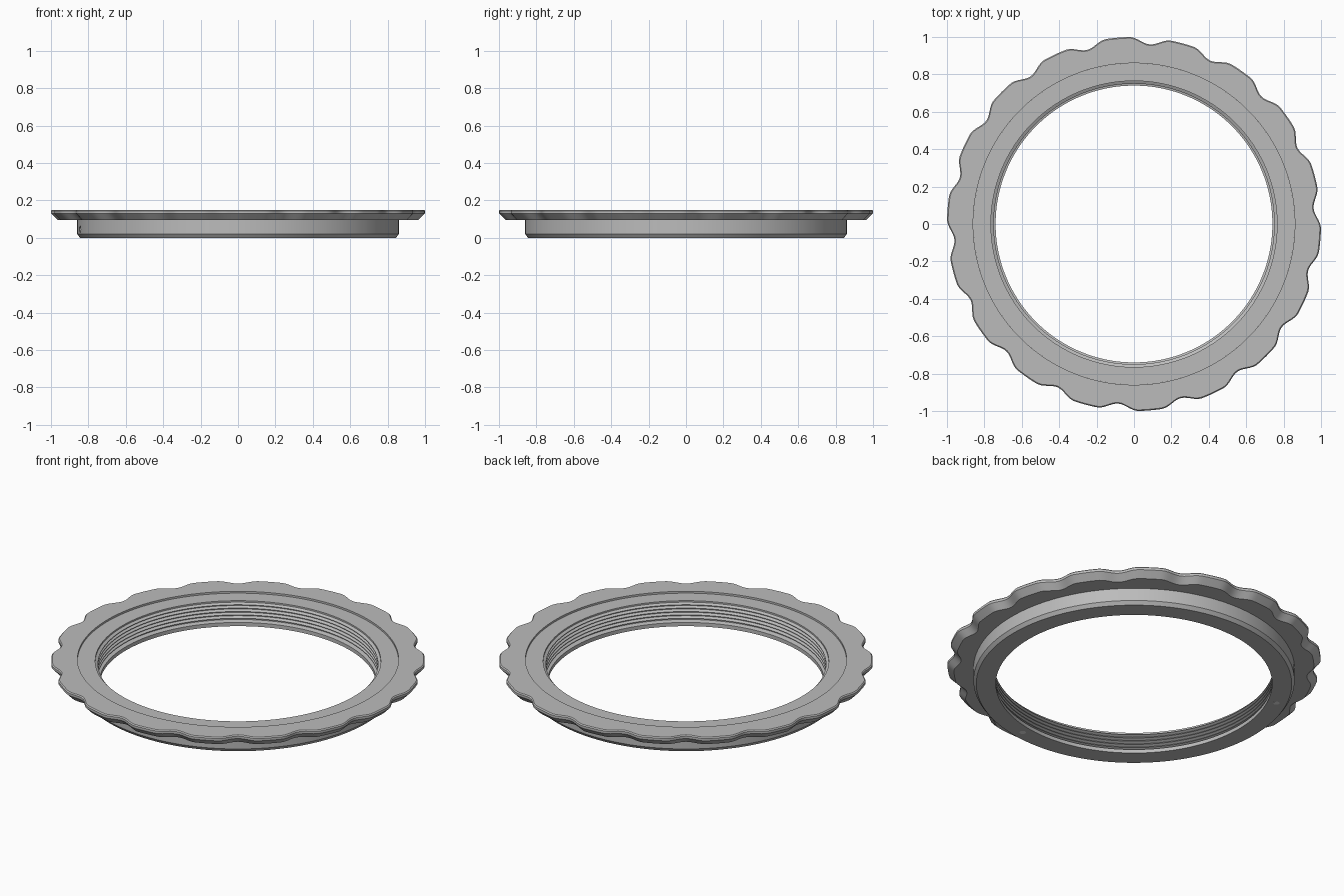
import bpy, bmesh
from math import sin, cos, pi, radians, degrees

cube = bpy.data.objects.get("Cube")
if cube:
    bpy.data.objects.remove(cube)


def material(name, value):
    m = bpy.data.materials.new(name)
    m.use_nodes = True
    colour = (value, value, value, 1)
    m.diffuse_color = colour
    m.node_tree.nodes["Principled BSDF"].inputs["Base Color"].default_value = colour
    return m


metal = material("grey metal", 0.5)
white = material("white", 0.9)


def scallop(angle):
    """Depth of the grip cut at an angle: eighteen shallow hollows."""
    offset = (degrees(angle) - 5 + 10) % 20 - 10
    t = min(abs(offset) / 6.5, 1)
    return 0.036 * (0.5 + 0.5 * cos(pi * t))


def finish(obj, mat, angle=25):
    obj.data.materials.append(mat)
    bpy.ops.object.select_all(action='DESELECT')
    obj.select_set(True)
    bpy.context.view_layer.objects.active = obj
    bpy.ops.object.shade_smooth_by_angle(angle=radians(angle))


def lathe(name, profile, segments, cut=lambda a: 0):
    """Revolve a closed profile of (radius, height, share of the cut)."""
    bm = bmesh.new()
    rings = []
    for i in range(segments):
        a = 2 * pi * i / segments
        rings.append([bm.verts.new(((r - w * cut(a)) * cos(a),
                                    (r - w * cut(a)) * sin(a), z))
                      for r, z, w in profile])
    n = len(profile)
    for i in range(segments):
        p, q = rings[i], rings[(i + 1) % segments]
        for j in range(n):
            k = (j + 1) % n
            bm.faces.new((p[j], q[j], q[k], p[k]))
    bmesh.ops.recalc_face_normals(bm, faces=bm.faces)
    mesh = bpy.data.meshes.new(name)
    bm.to_mesh(mesh)
    bm.free()
    obj = bpy.data.objects.new(name, mesh)
    bpy.context.collection.objects.link(obj)
    return obj


# Scalloped grip flange with a chamfered underside
flange = lathe("grip_flange", [
    (0.86, 0.095, 0), (0.965, 0.095, 1), (1.0, 0.13, 1),
    (1.0, 0.144, 1), (0.994, 0.15, 1), (0.86, 0.15, 0)], 360, scallop)
finish(flange, metal)

# Threaded collar: lip at the bottom, thread ridges up the bore
collar_profile = [(0.74, 0.0), (0.845, 0.0), (0.86, 0.02), (0.86, 0.139),
                  (0.765, 0.139)]
pitch, ridges = 0.02, 5
for i in range(ridges):
    top = 0.13 - i * pitch
    collar_profile += [(0.765, top), (0.75, top - 0.008),
                       (0.75, top - 0.011), (0.765, top - 0.018)]
collar_profile += [(0.765, 0.028), (0.74, 0.022)]
collar = lathe("threaded_collar", [(r, z, 0) for r, z in collar_profile], 192)

# Small radial screw hole in the collar wall
hole_angle = radians(191)
bpy.ops.mesh.primitive_cylinder_add(
    vertices=24, radius=0.017, depth=0.06,
    location=(0.86 * cos(hole_angle), 0.86 * sin(hole_angle), 0.046),
    rotation=(0, pi / 2, hole_angle))
cutter = bpy.context.object
cutter.name = "screw_hole_cutter"
cutter.hide_render = True
cutter.hide_set(True)
cut = collar.modifiers.new("screw_hole", 'BOOLEAN')
cut.object = cutter
cut.operation = 'DIFFERENCE'
cut.solver = 'EXACT'
bpy.context.view_layer.objects.active = collar
bpy.ops.object.modifier_apply(modifier=cut.name)
bpy.data.objects.remove(cutter)
finish(collar, metal)

# Pale index dots on the underside
for i, degree in enumerate((155, 279)):
    a = radians(degree)
    bpy.ops.mesh.primitive_cylinder_add(
        vertices=20, radius=0.017, depth=0.004,
        location=(0.79 * cos(a), 0.79 * sin(a), 0.002 - 0.0025))
    dot = bpy.context.object
    dot.name = f"index_dot_{i + 1}"
    dot.location.z = 0.0015
    finish(dot, white)
